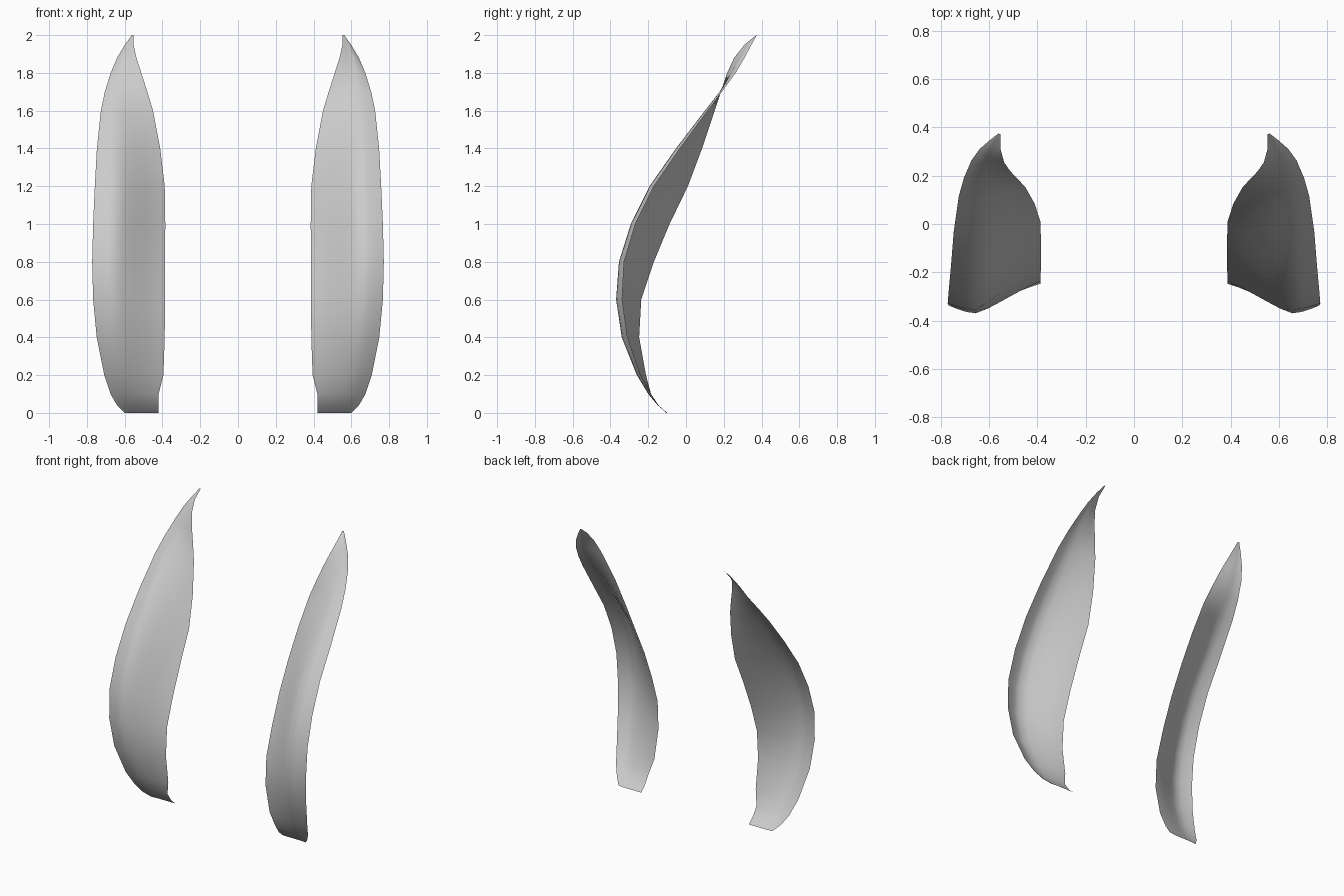
import bpy

# Blade stations: z, inner edge x/y, ridge y, outer edge x/y
STATIONS = [
    (0.00, 0.420, -0.100, -0.100, 0.600, -0.105),
    (0.04, 0.420, -0.145, -0.150, 0.640, -0.145),
    (0.10, 0.420, -0.185, -0.200, 0.675, -0.185),
    (0.20, 0.395, -0.212, -0.260, 0.708, -0.240),
    (0.40, 0.388, -0.248, -0.340, 0.748, -0.310),
    (0.60, 0.387, -0.237, -0.370, 0.767, -0.338),
    (0.80, 0.386, -0.170, -0.355, 0.772, -0.328),
    (1.00, 0.385, -0.087, -0.292, 0.767, -0.268),
    (1.20, 0.388, 0.010, -0.193, 0.758, -0.170),
    (1.40, 0.412, 0.085, -0.053, 0.747, -0.032),
    (1.60, 0.450, 0.152, 0.100, 0.726, 0.115),
    (1.70, 0.480, 0.185, 0.178, 0.705, 0.190),
    (1.80, 0.512, 0.218, 0.240, 0.674, 0.263),
    (1.88, 0.538, 0.255, 0.285, 0.640, 0.310),
    (1.95, 0.553, 0.310, 0.330, 0.598, 0.347),
    (2.00, 0.553, 0.373, 0.374, 0.562, 0.375),
]

# Cross-section: fraction of width, then blend of inner, ridge and outer depth
SECTION = [(0, 1, 0, 0), (.12, .85, .15, 0), (.24, .67, .33, 0),
           (.43, .37, .63, 0), (.58, .14, .86, 0), (.71, 0, 1, 0),
           (.81, 0, .82, .18), (.91, 0, .45, .55), (1, 0, 0, 1)]


def blade(name, side):
    """Thin curved shell, mirrored by side."""
    verts, faces = [], []
    for z, xi, yi, yr, xo, yo in STATIONS:
        for u, a, b, c in SECTION:
            verts.append((side * (xi + (xo - xi) * u), a * yi + b * yr + c * yo, z))
    n = len(SECTION)
    for r in range(len(STATIONS) - 1):
        for k in range(n - 1):
            i = r * n + k
            quad = (i, i + 1, i + n + 1, i + n)
            faces.append(quad if side > 0 else quad[::-1])
    mesh = bpy.data.meshes.new(name)
    mesh.from_pydata(verts, [], faces)
    for p in mesh.polygons:
        p.use_smooth = True
    obj = bpy.data.objects.new(name, mesh)
    bpy.context.collection.objects.link(obj)


# Right and left blades
blade("right_blade", 1)
blade("left_blade", -1)
